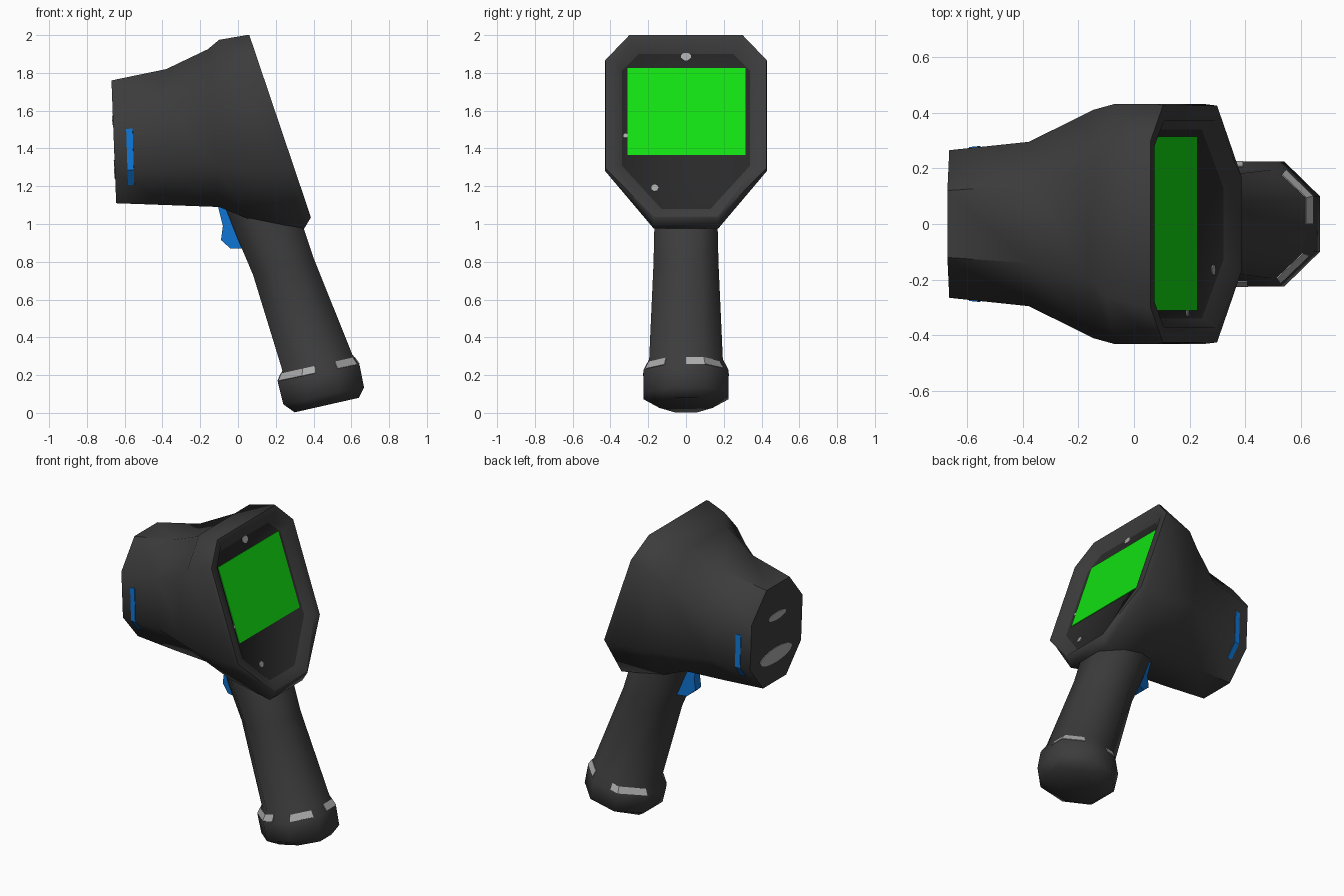
import bpy, bmesh, math
from mathutils import Vector

if "Cube" in bpy.data.objects:
    bpy.data.objects.remove(bpy.data.objects["Cube"])


def material(name, rgb):
    m = bpy.data.materials.new(name)
    m.diffuse_color = (*rgb, 1)
    m.use_nodes = True
    m.node_tree.nodes["Principled BSDF"].inputs["Base Color"].default_value = m.diffuse_color
    return m


BODY = material("dark grey", (0.045, 0.045, 0.045))
PANEL = material("black panel", (0.022, 0.022, 0.022))
GREEN = material("screen green", (0.006, 0.75, 0.006))
BLUE = material("blue", (0.005, 0.19, 0.70))
GREY = material("light grey", (0.40, 0.40, 0.40))


def octagon(a, b, w, wa, wb, lo=0.3, hi=0.7):
    """Eight-sided section between (x, z) points a and b; w, wa, wb are half widths."""
    def p(t, y):
        return Vector((a[0] + (b[0] - a[0]) * t, y, a[1] + (b[1] - a[1]) * t))
    return [p(0, -wa), p(0, wa), p(lo, w), p(hi, w), p(1, wb), p(1, -wb), p(hi, -w), p(lo, -w)]


def finish(name, bm, mats, angle=30):
    bmesh.ops.recalc_face_normals(bm, faces=bm.faces)
    me = bpy.data.meshes.new(name)
    bm.to_mesh(me)
    bm.free()
    ob = bpy.data.objects.new(name, me)
    bpy.context.collection.objects.link(ob)
    for m in mats:
        me.materials.append(m)
    if angle:
        bpy.ops.object.select_all(action='DESELECT')
        bpy.context.view_layer.objects.active = ob
        ob.select_set(True)
        bpy.ops.object.shade_smooth_by_angle(angle=math.radians(angle))
    return ob


def loft(name, rings, mats, angle=30, last_mat=0):
    bm = bmesh.new()
    vs = [[bm.verts.new(p) for p in r] for r in rings]
    n = len(rings[0])
    for r, s in zip(vs, vs[1:]):
        for i in range(n):
            j = (i + 1) % n
            bm.faces.new((r[i], r[j], s[j], s[i]))
    bm.faces.new(vs[0])
    bm.faces.new(vs[-1]).material_index = last_mat
    return finish(name, bm, mats, angle)


def mix(r, s, t):
    return [p.lerp(q, t) for p, q in zip(r, s)]


def thicken(ob):
    mod = ob.modifiers.new("thickness", 'SOLIDIFY')
    mod.thickness, mod.offset = 0.008, 0


def stripe(name, r, s, u0, u1, mat):
    """Thin plate lying between rings r and s, from side position u0 to u1."""
    us = [u0] + [k for k in range(9) if u0 < k < u1] + [u1]

    def at(ring, u):
        k = int(u)
        return ring[k % 8].lerp(ring[(k + 1) % 8], u - k)
    bm = bmesh.new()
    rows = [[bm.verts.new(at(ring, u)) for u in us] for ring in (r, s)]
    for i in range(len(us) - 1):
        bm.faces.new((rows[0][i], rows[0][i + 1], rows[1][i + 1], rows[1][i]))
    thicken(finish(name, bm, [mat], 0))


def disc(name, loc, ry, rz, normal, mat):
    bpy.ops.mesh.primitive_cylinder_add(vertices=16, radius=1, depth=0.008, location=loc,
                                        rotation=(0, math.atan2(*normal), 0))
    ob = bpy.context.object
    ob.name = name
    ob.scale = (rz, ry, 1)
    ob.data.materials.append(mat)


# Housing: lens barrel flaring back to the tilted display rim, then the recessed panel
def rim_x(z):
    return 0.06 + (2.0 - z) * 0.338


lens = octagon((-0.645, 1.11), (-0.67, 1.76), 0.265, 0.12, 0.12, 0.27, 0.73)
barrel = octagon((-0.37, 1.10), (-0.38, 1.82), 0.295, 0.14, 0.14, 0.27, 0.73)


def display(top, bottom, w, wt, wb, lo, hi, dx=0):
    h = top - bottom
    return octagon((rim_x(bottom) + dx, bottom), (rim_x(top) + dx, top), w, wb, wt,
                   (lo - bottom) / h, (hi - bottom) / h)


loft("housing", [
    lens, barrel,
    octagon((-0.1, 1.09), (-0.16, 1.925), 0.41, 0.15, 0.20, 0.26, 0.76),
    octagon((0.05, 1.03), (-0.1, 1.975), 0.43, 0.16, 0.26, 0.28, 0.82),
    octagon((0.35, 0.975), (0.045, 2.0), 0.43, 0.17, 0.30, 0.30, 0.865),
    display(2.0, 1.035, 0.425, 0.30, 0.17, 1.295, 1.87),
    display(1.96, 1.045, 0.37, 0.28, 0.165, 1.31, 1.86),
    display(1.90, 1.08, 0.34, 0.25, 0.13, 1.31, 1.81, -0.05),
], [BODY, PANEL], 50, last_mat=1)

# Screen and small marks on the display panel
tilt = (0.947, 0.32)


def on_panel(y, z):
    return (rim_x(z) - 0.05, y, z)


bm = bmesh.new()
bm.faces.new([bm.verts.new(on_panel(y, z)) for y, z in
              ((-0.31, 1.365), (0.315, 1.365), (0.315, 1.825), (-0.31, 1.825))])
thicken(finish("screen", bm, [GREEN], 0))
disc("light_sensor", on_panel(0, 1.885), 0.027, 0.022, tilt, GREY)
disc("power_mark", on_panel(-0.165, 1.19), 0.019, 0.019, tilt, GREY)
disc("side_mark", on_panel(-0.32, 1.467), 0.012, 0.012, tilt, GREY)

# Lens windows on the front plate
lens_normal = (-0.65, -0.025)
disc("large_lens_window", (-0.652, 0, 1.29), 0.165, 0.05, lens_normal, GREY)
disc("small_lens_window", (-0.662, 0, 1.55), 0.09, 0.025, lens_normal, GREY)

# Blue strips on both sides of the barrel
r, s = mix(lens, barrel, 0.24), mix(lens, barrel, 0.36)
stripe("blue_strip_left", r, s, 1.57, 2.7, BLUE)
stripe("blue_strip_right", r, s, 6.3, 7.43, BLUE)

# Grip with a flared end cap
grip_end = octagon((0.235, 0.225), (0.605, 0.31), 0.195, 0.09, 0.09)
cap_top = octagon((0.21, 0.165), (0.643, 0.255), 0.225, 0.10, 0.10)
loft("grip", [
    octagon((-0.08, 1.12), (0.25, 1.12), 0.16, 0.08, 0.08),
    octagon((-0.005, 0.93), (0.347, 0.98), 0.168, 0.08, 0.085),
    octagon((0.08, 0.73), (0.40, 0.82), 0.172, 0.075, 0.08),
    grip_end, cap_top,
    octagon((0.24, 0.045), (0.667, 0.135), 0.225, 0.10, 0.10),
    octagon((0.30, 0.003), (0.64, 0.08), 0.14, 0.06, 0.06),
], [BODY], 60)

# Broken light band around the top of the end cap
r, s = mix(grip_end, cap_top, 0.3), mix(grip_end, cap_top, 0.95)
for i, (u0, u1) in enumerate(((1.0, 2.3), (3.25, 4.5), (5.1, 5.9), (6.6, 7.95))):
    stripe(f"cap_band_{i + 1}", r, s, u0, u1, GREY)

# Trigger, narrower along its front edge
profile = ((-0.11, 1.11, 0.035), (-0.08, 0.99, 0.03), (-0.09, 0.915, 0.03), (-0.04, 0.87, 0.05),
           (0.03, 0.87, 0.07), (-0.03, 1.11, 0.07))
loft("trigger", [[Vector((x, side * w, z)) for x, z, w in profile] for side in (-1, 1)], [BLUE])
